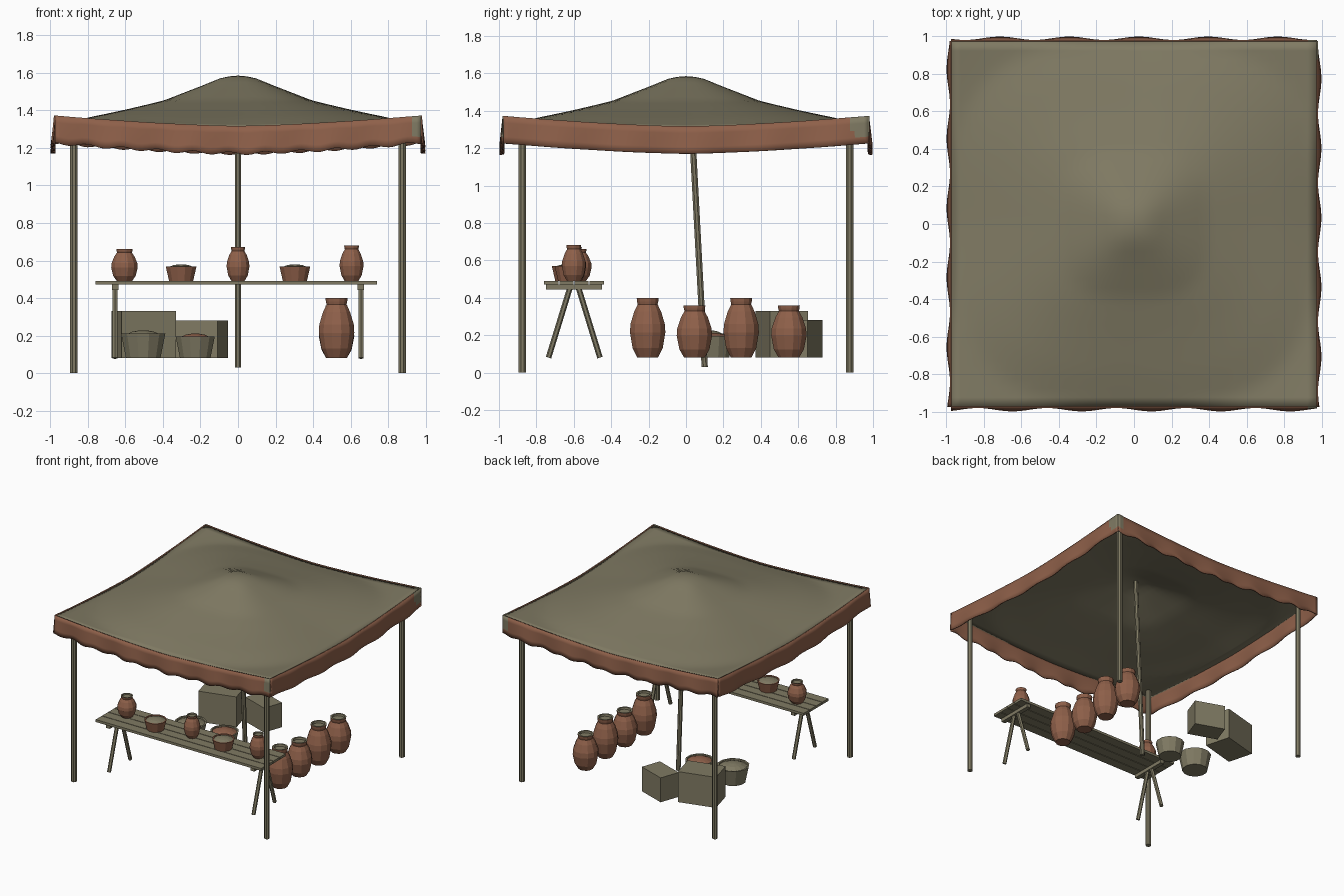
import bpy, bmesh, math
from mathutils import Vector

if "Cube" in bpy.data.objects:
    bpy.data.objects.remove(bpy.data.objects["Cube"])


def material(name, rgb):
    m = bpy.data.materials.new(name)
    m.diffuse_color = (*rgb, 1)
    m.use_nodes = True
    m.node_tree.nodes["Principled BSDF"].inputs["Base Color"].default_value = m.diffuse_color
    return m


OLIVE = material("olive_cloth_and_wood", (0.215, 0.195, 0.125))
BROWN = material("terracotta_brown", (0.275, 0.118, 0.068))


def make(name, verts, faces, mats, idx=None, smooth=False):
    me = bpy.data.meshes.new(name)
    me.from_pydata(verts, [], faces)
    for m in mats:
        me.materials.append(m)
    if idx:
        for p, i in zip(me.polygons, idx):
            p.material_index = i
    for p in me.polygons:
        p.use_smooth = smooth
    ob = bpy.data.objects.new(name, me)
    bpy.context.collection.objects.link(ob)
    return ob


def lathe(name, profile, pos, sides, mats, top_from=None):
    """Revolve (r, z) points; rings from index top_from use the second material."""
    verts, faces, idx = [], [], []
    for r, z in profile:
        for k in range(sides):
            a = 2 * math.pi * (k + 0.5) / sides
            verts.append((pos[0] + r * math.cos(a), pos[1] + r * math.sin(a), pos[2] + z))
    n = len(profile)
    for i in range(n - 1):
        for k in range(sides):
            q = (k + 1) % sides
            faces.append((i * sides + k, i * sides + q, (i + 1) * sides + q, (i + 1) * sides + k))
            idx.append(1 if top_from is not None and i >= top_from else 0)
    faces.append(tuple(reversed(range(sides))))
    idx.append(0)
    faces.append(tuple(range((n - 1) * sides, n * sides)))
    idx.append(1 if top_from is not None else 0)
    return make(name, verts, faces, mats, idx)


def rod(name, a, b, r, sides=8):
    a, b = Vector(a), Vector(b)
    q = Vector((0, 0, 1)).rotation_difference(b - a)
    verts = []
    for p in (a, b):
        for k in range(sides):
            t = 2 * math.pi * (k + 0.5) / sides
            verts.append(p + q @ Vector((r * math.cos(t), r * math.sin(t), 0)))
    faces = [(k, (k + 1) % sides, sides + (k + 1) % sides, sides + k) for k in range(sides)]
    faces += [tuple(reversed(range(sides))), tuple(range(sides, 2 * sides))]
    return make(name, verts, faces, [OLIVE])


def box(name, centre, size, angle=0):
    bm = bmesh.new()
    bmesh.ops.create_cube(bm, size=1)
    me = bpy.data.meshes.new(name)
    bmesh.ops.scale(bm, vec=size, verts=bm.verts)
    bm.to_mesh(me)
    bm.free()
    me.materials.append(OLIVE)
    ob = bpy.data.objects.new(name, me)
    ob.location = centre
    ob.rotation_euler.z = math.radians(angle)
    bpy.context.collection.objects.link(ob)


# --- Canopy: central peak, sagging edges lifted at the corners
H = 0.972
PEAK = [(0, 1), (.05, .985), (.1, .945), (.2, .8), (.41, .51), (.62, .33), (.82, .17), (1, 0)]


def peak(m):
    if m >= 1:
        return 0
    for (a, fa), (b, fb) in zip(PEAK, PEAK[1:]):
        if m <= b:
            return fa + (fb - fa) * (m - a) / (b - a)


def roof_z(x, y):
    u, v = abs(x) / H, abs(y) / H
    m = (u ** 3 + v ** 3) ** (1 / 3)
    return 1.312 + 0.055 * (u * v) ** 1.5 + 0.273 * peak(m)


N = 40
verts = []
for j in range(N + 1):
    for i in range(N + 1):
        x, y = H * (2 * i / N - 1), H * (2 * j / N - 1)
        verts.append((x, y, roof_z(x, y)))
faces = [(j * (N + 1) + i, j * (N + 1) + i + 1, (j + 1) * (N + 1) + i + 1, (j + 1) * (N + 1) + i)
         for j in range(N) for i in range(N)]
canopy = make("canopy", verts, faces, [OLIVE], smooth=True)
mod = canopy.modifiers.new("thickness", "SOLIDIFY")
mod.thickness, mod.offset = 0.01, -1

# --- Valance: one wavy hanging strip per side
M, ROWS = 80, 4
for s, side in enumerate(("front", "right", "back", "left")):
    verts, faces, idx = [], [], []
    c, sn = round(math.cos(s * math.pi / 2)), round(math.sin(s * math.pi / 2))
    for r in range(ROWS + 1):
        f = r / ROWS
        for i in range(M + 1):
            t = (2 * i / M - 1) * (H + 0.003)
            edge = roof_z(max(-H, min(H, t)), H) + 0.005
            drop = 0.147
            if s % 2 == 0:
                drop += 0.008 * math.sin(2 * math.pi * t / 0.19)
            out = H + 0.004 + 0.009 * f * (1 + math.sin(2 * math.pi * t / 0.37 + s))
            verts.append((c * t + sn * out, sn * t - c * out, edge - f * drop))
    for r in range(ROWS):
        for i in range(M):
            a = r * (M + 1) + i
            faces.append((a, a + M + 1, a + M + 2, a + 1))
            # small corner patches in the canopy colour
            t = 2 * (i + .5) / M - 1
            patch = (s == 0 and t > .94) or (s == 1 and t > .89 + r * .02) or (s == 2 and t < -.94)
            idx.append(1 if patch and r < 3 else 0)
    v = make(side + "_valance", verts, faces, [BROWN, OLIVE], idx, smooth=True)
    mod = v.modifiers.new("thickness", "SOLIDIFY")
    mod.thickness, mod.offset = 0.009, 0

# --- Posts
for sx, nx in ((-1, "left"), (1, "right")):
    for sy, ny in ((-1, "front"), (1, "back")):
        rod(f"{ny}_{nx}_post", (sx * .875, sy * .875, 0), (sx * .875, sy * .875, 1.34), 0.021)
rod("centre_pole", (0, .10, .03), (0, .018, 1.57), 0.018)

# --- Trestle table
for k in range(4):
    box(f"table_plank_{k + 1}", (-.01, -.72 + k * .081, .481), (1.5, .076, .02))
for x, n in ((-.655, "left"), (.655, "right")):
    box(n + "_trestle_beam", (x, -.598, .457), (.034, .3, .028))
    rod(n + "_trestle_front_leg", (x, -.735, .08), (x, -.62, .455), .015, 6)
    rod(n + "_trestle_back_leg", (x, -.46, .08), (x, -.575, .455), .015, 6)

# --- Jars: unit profile scaled by radius and height, olive mouth
JAR = [(.58, 0), (.85, .16), (1, .42), (.97, .56), (.76, .77), (.56, .89), (.6, .94),
       (.62, 1), (.48, 1), (.45, .95)]


def jar(name, x, y, z, r, h):
    lathe(name, [(a * r, b * h) for a, b in JAR], (x, y, z), 12, [BROWN, OLIVE], 7)


for k, (y, h) in enumerate(((-.205, .32), (.045, .28), (.295, .32), (.55, .28))):
    jar(f"floor_jar_{k + 1}", .525, y, .08, .098, h)
for k, (x, y, r, h) in enumerate(((-.605, -.575, .073, .17), (0, -.595, .063, .18),
                                  (.605, -.6, .066, .19))):
    jar(f"table_jar_{k + 1}", x, y, .491, r, h)


# --- Baskets and bowls: tapered wall, rim, heaped contents
def basket(name, pos, r, h, wall, fill):
    prof = [(r * .78, 0), (r, h), (r * .88, h), (r * .86, h * .93), (r * .5, h * 1.08), (r * .15, h * 1.14)]
    lathe(name, prof, pos, 12, [wall, fill], 3)


basket("large_basket", (-.505, .11, .08), .122, .13, OLIVE, OLIVE)
basket("small_basket", (-.228, .15, .08), .108, .115, OLIVE, BROWN)
basket("left_table_bowl", (-.303, -.635, .491), .085, .078, BROWN, OLIVE)
basket("right_table_bowl", (.303, -.62, .491), .085, .078, BROWN, OLIVE)

# --- Crates
box("large_crate", (-.502, .512, .205), (.30, .21, .25), 15)
box("small_crate", (-.195, .612, .18), (.24, .165, .20), -19.5)
